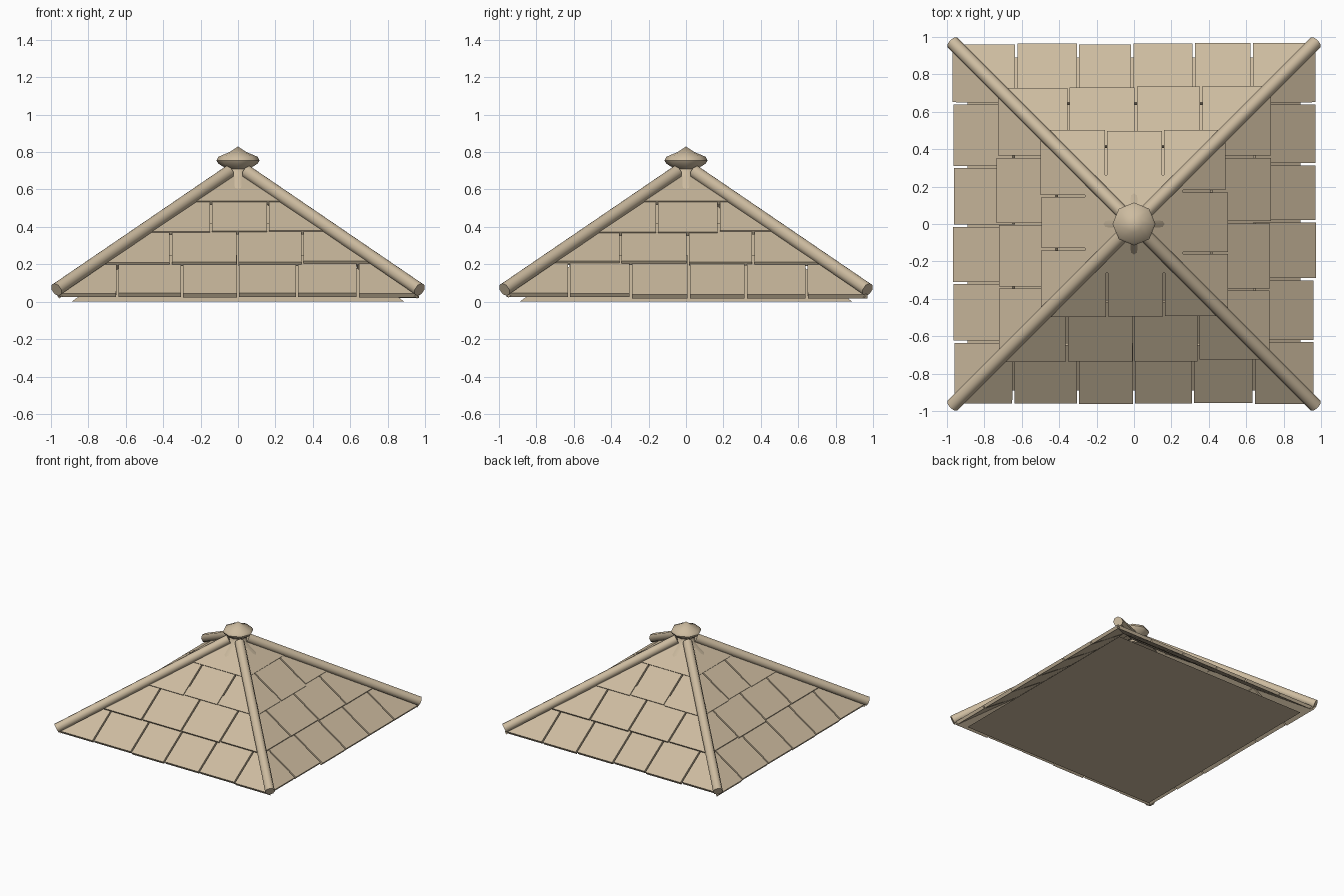
import bpy, bmesh, math, random
from mathutils import Matrix, Vector

random.seed(4)
cube = bpy.data.objects.get("Cube")
if cube:
    bpy.data.objects.remove(cube, do_unlink=True)

tan = bpy.data.materials.new("weathered_tan")
tan.use_nodes = True
colour = (0.61, 0.50, 0.35, 1)
tan.diffuse_color = colour
tan.node_tree.nodes["Principled BSDF"].inputs["Base Color"].default_value = colour


def finish(name, bm, smooth_angle=None):
    """Turn a bmesh into a named object, optionally smooth below an angle."""
    bmesh.ops.recalc_face_normals(bm, faces=bm.faces)
    mesh = bpy.data.meshes.new(name)
    bm.to_mesh(mesh)
    bm.free()
    mesh.materials.append(tan)
    if smooth_angle:
        mesh.polygons.foreach_set("use_smooth", [True] * len(mesh.polygons))
        mesh.set_sharp_from_angle(angle=math.radians(smooth_angle))
    obj = bpy.data.objects.new(name, mesh)
    bpy.context.collection.objects.link(obj)
    return obj


# Inner pyramid that carries the shingles
BASE, APEX = 0.89, 0.63
bm = bmesh.new()
bmesh.ops.create_cone(bm, cap_ends=True, segments=4, radius1=BASE * math.sqrt(2),
                      radius2=0, depth=APEX,
                      matrix=Matrix.Translation((0, 0, APEX / 2)) @ Matrix.Rotation(math.pi / 4, 4, "Z"))
finish("roof_core", bm)

# Shingle rows: distance of the lower edge from the centre, height, upper edge
ROWS = [(0.965, 0.042, 0.65), (0.73, 0.215, 0.42), (0.497, 0.377, 0.19), (0.262, 0.538, 0.02)]
PITCH, THICK, GAP = 0.66, 0.025, 0.006
NORMAL = Vector((0, -PITCH, 1)).normalized()

# Joints between shingles in each row, for each side of the roof
JOINTS = {
    "front": [(-.645, -.3, 0, .315, .64), (-.36, -.003, .345), (-.145, .16), ()],
    "left": [(-.625, -.295, .015, .32, .645), (-.35, .01, .36), (-.155, .175), ()],
    "back": [(-.63, -.32, .01, .3, .63), (-.36, -.01, .35), (-.155, .15), ()],
    "right": [(-.645, -.305, .01, .315, .63), (-.36, 0, .34), (-.15, .135), ()],
}


def add_shingle(bm, start, end, row):
    """A slab between two joints, trimmed where it meets the hips."""
    outer, height, inner = row
    lower = outer + (random.uniform(-.008, .008) if inner > .1 else 0)
    top = []
    for x, r in ((start, lower), (end, lower), (end, inner), (start, inner)):
        x = max(-r, min(r, x))
        top.append(Vector((x, -r, height + (outer - r) * PITCH)))
    upper = [bm.verts.new(p) for p in top]
    under = [bm.verts.new(p - NORMAL * THICK) for p in top]
    bm.faces.new(upper)
    bm.faces.new(under[::-1])
    for i in range(4):
        j = (i + 1) % 4
        bm.faces.new((upper[i], under[i], under[j], upper[j]))


for turn, (side, rows) in enumerate(JOINTS.items()):
    bm = bmesh.new()
    for row, joints in zip(ROWS, rows):
        cuts = [-2, *joints, 2]
        for start, end in zip(cuts, cuts[1:]):
            add_shingle(bm, start + GAP, end - GAP, row)
    bm.transform(Matrix.Rotation(turn * math.pi / 2, 4, "Z"))
    finish(side + "_shingles", bm)

# Round hip poles running from the corners to the finial
for name, sx, sy in (("front_left", 1, -1), ("front_right", -1, -1),
                     ("back_left", 1, 1), ("back_right", -1, 1)):
    foot = Vector((sx * .971, sy * .971, .065))
    head = Vector((sx * .05, sy * .05, .693))
    axis = head - foot
    bm = bmesh.new()
    bmesh.ops.create_cone(bm, cap_ends=True, segments=8, radius1=.037, radius2=.037,
                          depth=axis.length,
                          matrix=Matrix.Translation((foot + head) / 2)
                          @ axis.to_track_quat("Z", "Y").to_matrix().to_4x4())
    finish(name + "_hip_pole", bm, 50)

# Eight-sided finial: flared skirt, neck and pointed cap
PROFILE = [(.17, .585), (.16, .61), (.07, .67), (.06, .71), (.105, .738),
           (.115, .755), (.105, .775), (.045, .8)]
bm = bmesh.new()
rings = [[bm.verts.new((r * math.cos(k * math.pi / 4), r * math.sin(k * math.pi / 4), z))
          for k in range(8)] for r, z in PROFILE]
for low, high in zip(rings, rings[1:]):
    for k in range(8):
        n = (k + 1) % 8
        bm.faces.new((low[k], low[n], high[n], high[k]))
tip = bm.verts.new((0, 0, .83))
for k in range(8):
    bm.faces.new((rings[-1][k], rings[-1][(k + 1) % 8], tip))
bm.faces.new(rings[0][::-1])
finish("finial", bm, 50)
